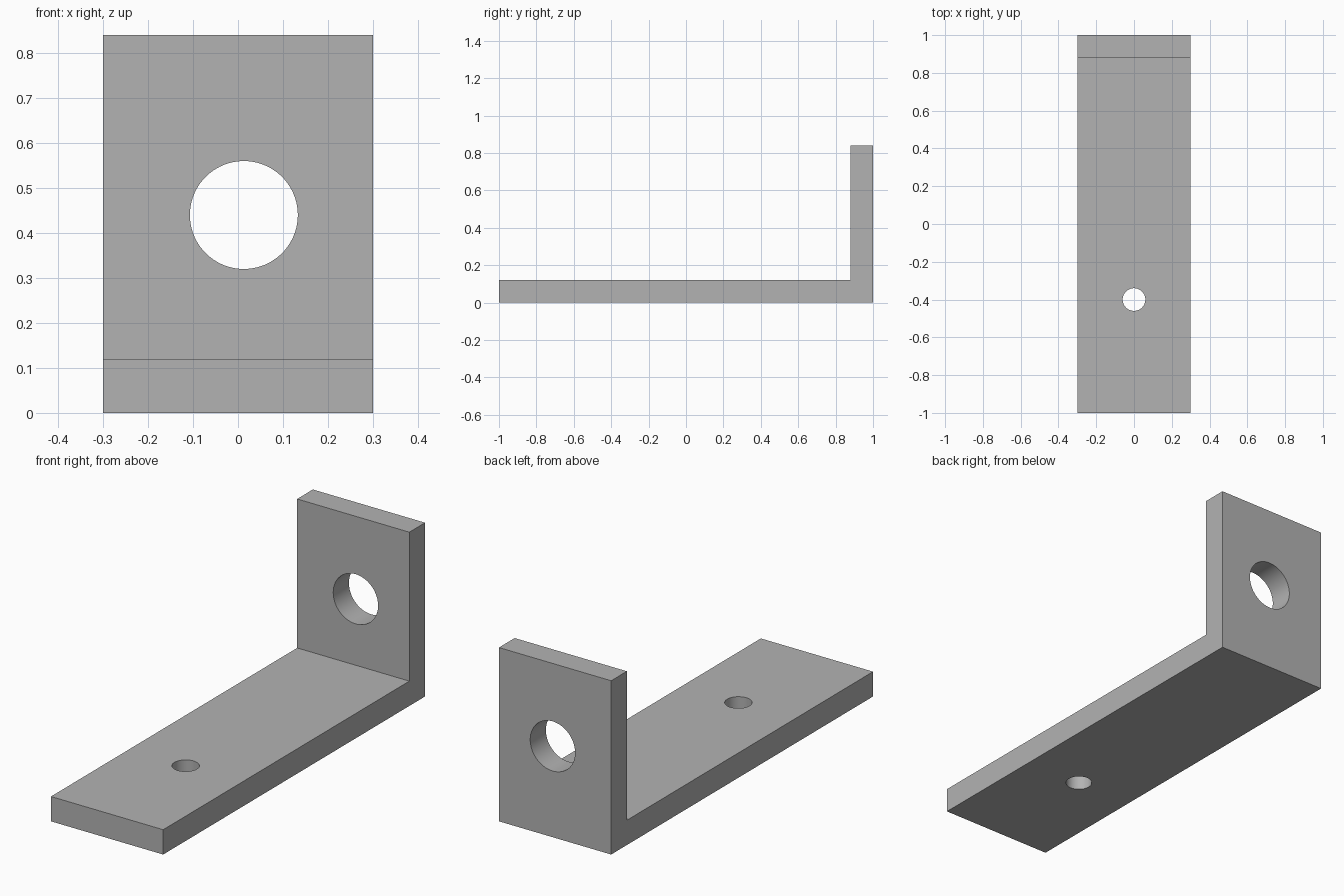
import bpy
import bmesh
import math

default_cube = bpy.data.objects.get("Cube")
if default_cube:
    bpy.data.objects.remove(default_cube, do_unlink=True)

WIDTH, THICK, HEIGHT = 0.6, 0.12, 0.84

steel = bpy.data.materials.new("grey_steel")
steel.use_nodes = True
steel.diffuse_color = (0.45, 0.45, 0.45, 1)
steel.node_tree.nodes["Principled BSDF"].inputs["Base Color"].default_value = steel.diffuse_color

# L-shaped bracket: side profile (y, z) extruded across the width
profile = [(-1, 0), (1, 0), (1, HEIGHT), (1 - THICK, HEIGHT), (1 - THICK, THICK), (-1, THICK)]
bm = bmesh.new()
side = bm.faces.new([bm.verts.new((-WIDTH / 2, y, z)) for y, z in profile])
extruded = bmesh.ops.extrude_face_region(bm, geom=[side])
new_verts = [v for v in extruded["geom"] if isinstance(v, bmesh.types.BMVert)]
bmesh.ops.translate(bm, verts=new_verts, vec=(WIDTH, 0, 0))
bmesh.ops.recalc_face_normals(bm, faces=bm.faces)
mesh = bpy.data.meshes.new("bracket")
bm.to_mesh(mesh)
bm.free()
mesh.materials.append(steel)
bracket = bpy.data.objects.new("bracket", mesh)
bpy.context.collection.objects.link(bracket)


def drill(name, radius, location, tilt=0):
    """Cut a round through-hole in the bracket."""
    bpy.ops.mesh.primitive_cylinder_add(vertices=96, radius=radius, depth=THICK * 2,
                                        location=location, rotation=(tilt, 0, 0))
    cutter = bpy.context.object
    cutter.name = name
    cutter.hide_render = True
    cutter.data.materials.append(steel)
    cut = bracket.modifiers.new(name, "BOOLEAN")
    cut.operation = "DIFFERENCE"
    cut.solver = "EXACT"
    cut.object = cutter
    bpy.context.view_layer.objects.active = bracket
    bpy.ops.object.modifier_apply(modifier=cut.name)
    bpy.data.objects.remove(cutter, do_unlink=True)


# Screw hole in the base, larger hole in the upright
drill("base_hole", 0.06, (0, -0.4, THICK / 2))
drill("upright_hole", 0.12, (0.013, 1 - THICK / 2, 0.44), math.pi / 2)

# Smooth hole walls, sharp plate edges
bpy.ops.object.select_all(action="DESELECT")
bracket.select_set(True)
bpy.context.view_layer.objects.active = bracket
bpy.ops.object.shade_smooth_by_angle(angle=math.radians(30))
